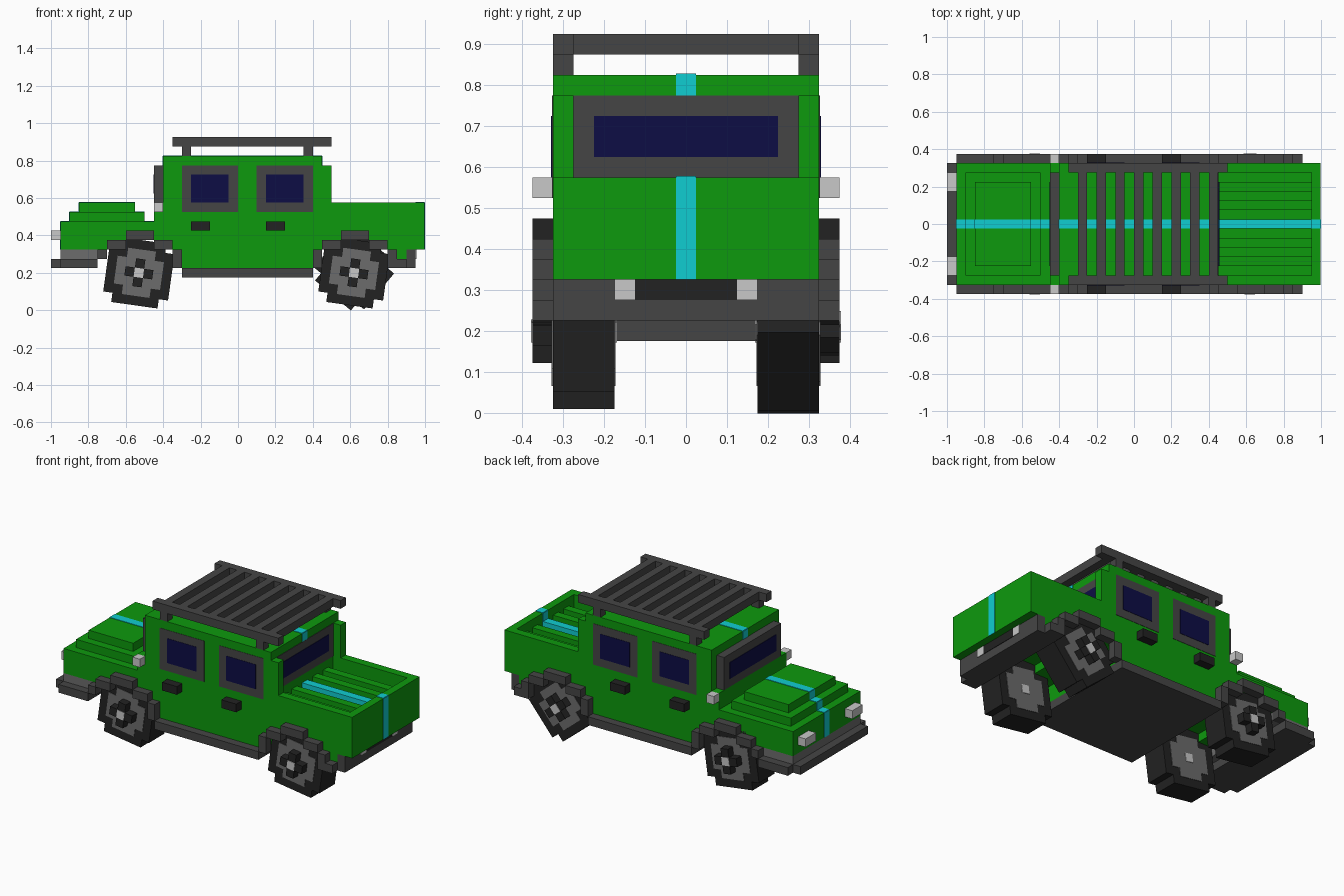
import bpy, bmesh, math
from mathutils import Matrix, Vector

if "Cube" in bpy.data.objects:
    bpy.data.objects.remove(bpy.data.objects["Cube"])


def material(name, rgb):
    m = bpy.data.materials.new(name)
    m.diffuse_color = (*rgb, 1)
    m.use_nodes = True
    m.node_tree.nodes["Principled BSDF"].inputs["Base Color"].default_value = m.diffuse_color
    return m


GREEN = material("green paint", (0.004, 0.32, 0.004))
CYAN = material("cyan stripe", (0.005, 0.61, 0.64))
GREY = material("dark grey trim", (0.06, 0.06, 0.06))
BLACK = material("black rubber", (0.016, 0.016, 0.016))
METAL = material("grey metal", (0.15, 0.15, 0.15))
LIGHT = material("light grey lamp", (0.58, 0.58, 0.58))
GLASS = material("navy glass", (0.004, 0.004, 0.06))


def finish(name, bm, mat):
    bmesh.ops.recalc_face_normals(bm, faces=bm.faces)
    me = bpy.data.meshes.new(name)
    bm.to_mesh(me)
    bm.free()
    me.materials.append(mat)
    ob = bpy.data.objects.new(name, me)
    bpy.context.collection.objects.link(ob)
    return ob


def boxes(name, mat, *specs, mirror=False):
    """Each spec is x0, x1, y0, y1, z0, z1; mirror adds copies at -y."""
    bm = bmesh.new()
    specs = list(specs)
    if mirror:
        specs += [(a, b, -d, -c, e, f) for a, b, c, d, e, f in specs]
    for a, b, c, d, e, f in specs:
        mid = Vector((a + b, c + d, e + f)) / 2
        size = Matrix.Diagonal((b - a, d - c, f - e, 1))
        bmesh.ops.create_cube(bm, size=1, matrix=Matrix.Translation(mid) @ size)
    return finish(name, bm, mat)


def notched_disc(name, mat, cells, y0, y1, place):
    """Blocky disc: a square of 0.05 cells with its four corner cells missing."""
    a = cells * 0.025
    b = a - 0.05
    corner = [(a, -b), (a, b), (b, b)]
    pts = []
    for k in range(4):
        c, s = (1, 0, -1, 0)[k], (0, 1, 0, -1)[k]
        pts += [(c * x - s * z, s * x + c * z) for x, z in corner]
    bm = bmesh.new()
    face = bm.faces.new([bm.verts.new((x, y0, z)) for x, z in pts])
    out = bmesh.ops.extrude_face_region(bm, geom=[face])
    verts = [v for v in out["geom"] if isinstance(v, bmesh.types.BMVert)]
    bmesh.ops.translate(bm, verts=verts, vec=(0, y1 - y0, 0))
    ob = finish(name, bm, mat)
    ob.matrix_world = place
    return ob


W = 0.325   # half width of the body
O = 0.375   # half width over the fenders

# Hood and nose, open over the wheel
boxes("hood", GREEN,
      (-.95, -.45, -W, W, .375, .475), (-.95, -.6, -W, W, .325, .375),
      (-.9, -.5, -.275, .275, .475, .525), (-.85, -.55, -.225, .225, .525, .575))

# Cab: lower body, upper body and roof
boxes("cab", GREEN,
      (-.3, .4, -W, W, .225, .325), (-.45, .45, -W, W, .325, .575),
      (-.4, .45, -W, W, .575, .825))
boxes("rear_pillars", GREEN, (.45, .5, .275, W, .575, .775), mirror=True)

# Cargo bed: floor, ridges, side walls and tailgate
boxes("bed_floor", GREEN, (.45, .95, -.275, .275, .375, .475),
      (.45, .55, -W, W, .325, .375), (.7, .95, -W, W, .325, .375),
      (.85, .9, -W, W, .275, .325))
boxes("bed_ridges", GREEN, (.45, .95, .075, .125, .475, .525),
      (.45, .95, .175, .225, .475, .525), mirror=True)
boxes("bed_walls", GREEN, (.45, .95, .275, W, .375, .575), mirror=True)
boxes("tailgate", GREEN, (.95, .998, -W, W, .325, .575))
boxes("bed_centre_ridge", CYAN, (.45, .95, -.025, .025, .475, .525))

# Cyan stripe plates along the centre line
t = .003


def top_stripe(x0, x1, z):
    return (x0, x1, -.025, .025, z, z + t)


def end_stripe(x, z0, z1):
    return (x - t / 2, x + t / 2, -.025, .025, z0, z1)


boxes("centre_stripe", CYAN,
      top_stripe(-.95, -.9, .475), top_stripe(-.9, -.85, .525),
      top_stripe(-.85, -.55, .575), top_stripe(-.55, -.5, .525),
      top_stripe(-.5, -.45, .475), top_stripe(-.4, .45, .825),
      top_stripe(.95, .998, .575),
      end_stripe(-.951, .325, .475), end_stripe(-.901, .475, .525),
      end_stripe(-.851, .525, .575), end_stripe(-.401, .775, .825),
      end_stripe(.451, .775, .825), end_stripe(.9985, .325, .575),
      end_stripe(.949, .525, .575))

# Windshield, rear window and side windows
boxes("windshield_frame", GREY, (-.45, -.4, -.275, .275, .575, .775))
boxes("windshield_glass", GLASS, (-.453, -.445, -.225, .225, .625, .725))
boxes("rear_window_frame", GREY, (.445, .453, -.275, .275, .575, .775))
boxes("rear_window_glass", GLASS, (.448, .456, -.225, .225, .625, .725))
boxes("side_window_frames", GREY,
      *[(x, x + .3, W - .004, W + .002, .525, .775) for x in (-.3, .1)], mirror=True)
boxes("side_window_glass", GLASS,
      *[(x, x + .2, W - .004, W + .004, .575, .725) for x in (-.25, .15)], mirror=True)

# Door handles and mirrors
boxes("door_handles", BLACK,
      *[(x, x + .1, W, O, .425, .475) for x in (-.25, .15)], mirror=True)
boxes("side_mirrors", LIGHT, (-.45, -.4, W, O, .525, .575), mirror=True)

# Roof rack: rails, feet and slats
boxes("rack_rails", GREY, (-.35, .5, .275, W, .875, .925), mirror=True)
boxes("rack_feet", GREY,
      *[(x, x + .05, .275, W, .825, .875) for x in (-.3, .35)], mirror=True)
boxes("rack_slats", GREY,
      *[(-.3 + .1 * k, -.25 + .1 * k, -.275, .275, .875, .925) for k in range(8)])

# Stepped fenders over each wheel
boxes("front_fenders", GREY,
      (-.6, -.45, W, O, .375, .425), (-.7, -.6, W, O, .325, .375),
      (-.45, -.35, W, O, .325, .375), (-.75, -.7, W, O, .275, .325),
      (-.35, -.3, W, O, .225, .325), mirror=True)
boxes("rear_fenders", GREY,
      (.55, .7, W, O, .375, .425), (.45, .55, W, O, .325, .375),
      (.7, .8, W, O, .325, .375), (.8, .85, W, O, .275, .325),
      (.4, .45, W, O, .225, .325), mirror=True)

# Floor plate with side steps, bumpers and grille
boxes("floor_plate", GREY, (-.3, .4, -O, O, .175, .225))
boxes("front_bumper", GREY, (-1, -.95, -W, W, .225, .275),
      (-.95, -.75, -O, O, .225, .275))
boxes("front_grille", METAL, (-.95, -.7, -W, W, .275, .325))
boxes("rear_bumper", GREY, (.9, .95, -W, W, .225, .325), (.8, .9, -O, O, .225, .275))
boxes("rear_plate", BLACK, (.945, .953, -.125, .125, .275, .325))

# Lamps
boxes("headlights", LIGHT, (-1, -.95, .175, .275, .375, .425), mirror=True)
boxes("tail_lights", LIGHT, (.945, .954, .125, .175, .275, .325), mirror=True)

# Wheels: tyre, rim, cross-shaped hub and cap; one rear wheel is turned further
for label, x, z, side, turn in (("front_right", -.53, .2, -1, 8), ("front_left", -.53, .2, 1, 8),
                                ("rear_right", .62, .2, -1, 8), ("rear_left", .62, .213, 1, 40)):
    place = Matrix.Translation((x, 0, z)) @ Matrix.Rotation(math.radians(turn), 4, 'Y')
    notched_disc(label + "_tyre", BLACK, 7, side * .175, side * W, place)
    notched_disc(label + "_rim", METAL, 5, side * .172, side * (W + .003), place)
    notched_disc(label + "_hub", BLACK, 3, side * W, side * O, place)
    cap = boxes(label + "_cap", LIGHT, (-.025, .025, -.003, .003, -.025, .025),)
    cap.matrix_world = place @ Matrix.Translation((0, side * O, 0))
    inner = boxes(label + "_inner_cap", LIGHT, (-.025, .025, -.003, .003, -.025, .025))
    inner.matrix_world = place @ Matrix.Translation((0, side * .172, 0))
